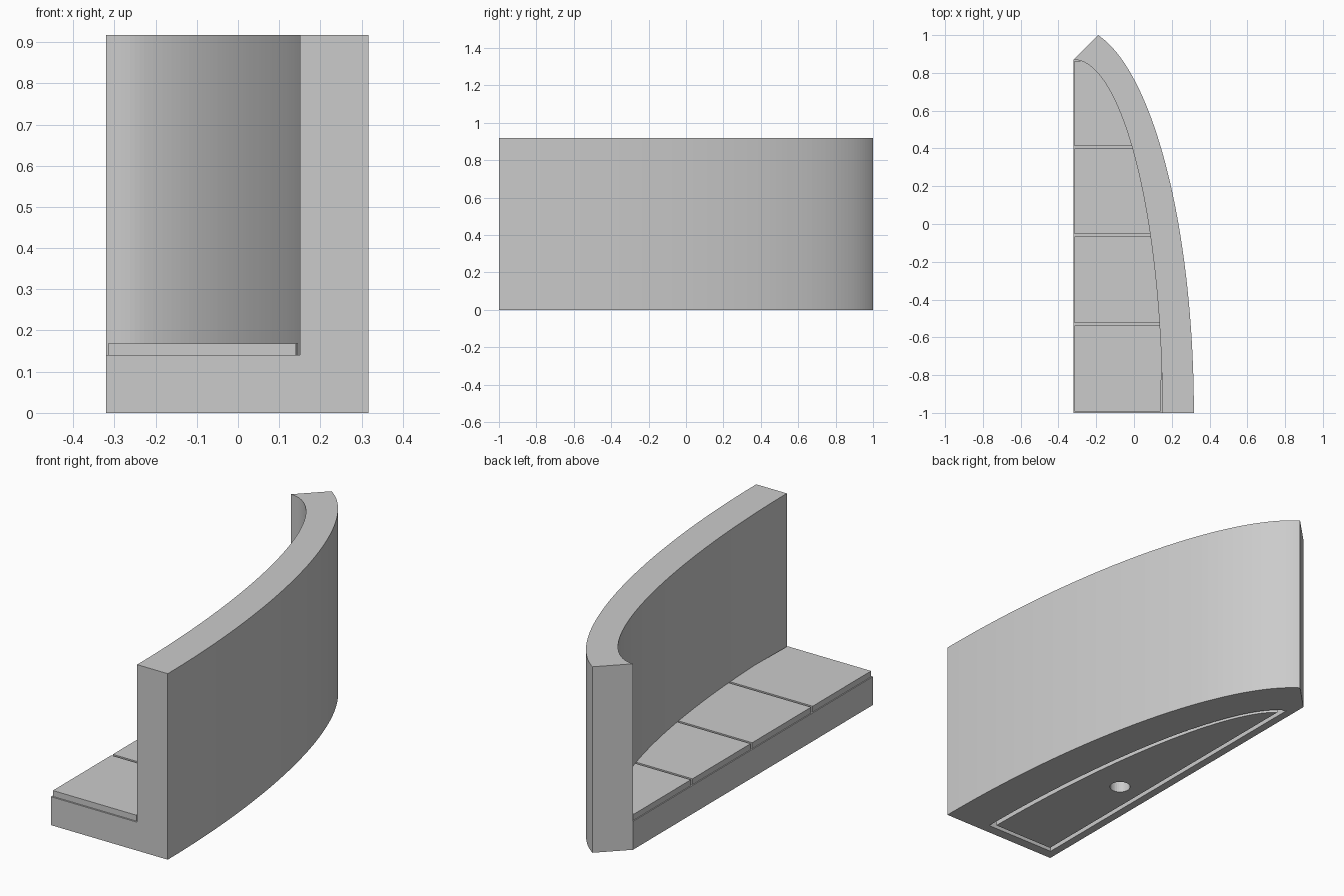
import bpy, bmesh, math

cube = bpy.data.objects.get("Cube")
if cube:
    bpy.data.objects.remove(cube, do_unlink=True)

CX, CY = -0.32, -1.0        # centre of all the quarter ellipses
FLOOR, TOP = 0.14, 0.917

stone = bpy.data.materials.new("light grey")
stone.use_nodes = True
GREY = (0.6, 0.6, 0.6, 1)
stone.diffuse_color = GREY
stone.node_tree.nodes["Principled BSDF"].inputs["Base Color"].default_value = GREY


def arc(a, b, end_x=CX, start_y=CY, n=64):
    """Points on an ellipse from y = start_y up to x = end_x."""
    t0 = math.asin((start_y - CY) / b)
    t1 = math.acos((end_x - CX) / a)
    return [(CX + a * math.cos(t0 + (t1 - t0) * i / n),
             CY + b * math.sin(t0 + (t1 - t0) * i / n)) for i in range(n + 1)]


def finish(name, bm):
    bmesh.ops.recalc_face_normals(bm, faces=bm.faces)
    mesh = bpy.data.meshes.new(name)
    bm.to_mesh(mesh)
    bm.free()
    mesh.materials.append(stone)
    obj = bpy.data.objects.new(name, mesh)
    bpy.context.scene.collection.objects.link(obj)
    return obj


def prism(name, outline, z0, z1):
    bm = bmesh.new()
    low = [bm.verts.new((x, y, z0)) for x, y in outline]
    high = [bm.verts.new((x, y, z1)) for x, y in outline]
    bm.faces.new(low)
    bm.faces.new(high)
    for i in range(len(low)):
        j = (i + 1) % len(low)
        bm.faces.new((low[i], low[j], high[j], high[i]))
    return finish(name, bm)


def ring(name, outer, inner, z0, z1):
    bm = bmesh.new()
    loops = [[bm.verts.new((x, y, z)) for x, y in pts]
             for pts, z in ((outer, z0), (outer, z1), (inner, z1), (inner, z0))]
    for k in range(4):
        a, b = loops[k], loops[(k + 1) % 4]
        for i in range(len(a)):
            j = (i + 1) % len(a)
            bm.faces.new((a[i], a[j], b[j], b[i]))
    return finish(name, bm)


def cut(target, cutter):
    cutter.hide_render = True
    mod = target.modifiers.new("cut", "BOOLEAN")
    mod.operation = "DIFFERENCE"
    mod.solver = "EXACT"
    mod.object = cutter
    bpy.context.view_layer.objects.active = target
    bpy.ops.object.modifier_apply(modifier=mod.name)
    bpy.data.objects.remove(cutter, do_unlink=True)


# Curved wall and floor in one solid
body = prism("wall_and_floor",
             [(CX, CY)] + arc(0.637, 2.043, end_x=-0.19) + [(CX, 0.87)], 0, TOP)
room = [(-0.6, -1.2), (0.15, -1.2)] + arc(0.47, 1.87) + [(-0.6, 0.87)]
cut(body, prism("room_cutter", room, FLOOR, 1.2))


# Narrow groove around the underside
def groove_loop(a, b, x, y):
    return [(x, y)] + arc(a, b, end_x=x, start_y=y)


cut(body, ring("groove_cutter", groove_loop(0.42, 1.80, -0.28, -0.95),
               groove_loop(0.395, 1.775, -0.257, -0.927), -0.1, 0.05))

# Round hole in the underside
hole = [(-0.14 + 0.048 * math.cos(k * math.tau / 32),
         -0.27 + 0.048 * math.sin(k * math.tau / 32)) for k in range(32)]
cut(body, prism("hole_cutter", hole, -0.1, FLOOR - 0.01))


# Four floor slabs that follow the wall
def slab_edge(y):
    on_wall = CX + 0.47 * math.sqrt(1 - ((y - CY) / 1.87) ** 2) + 0.002
    return min(on_wall, 0.141 + 0.02 * (y + 0.99))


bounds = [(-0.992, -0.537), (-0.525, -0.066), (-0.054, 0.4), (0.412, 0.862)]
for number, (y0, y1) in enumerate(bounds, 1):
    ys = [y0 + (y1 - y0) * math.sin(math.pi / 2 * k / 24) for k in range(25)]
    outline = [(-0.315, y0)] + [(slab_edge(y), y) for y in ys] + [(-0.315, y1)]
    prism(f"floor_slab_{number}", outline, FLOOR, 0.169)
